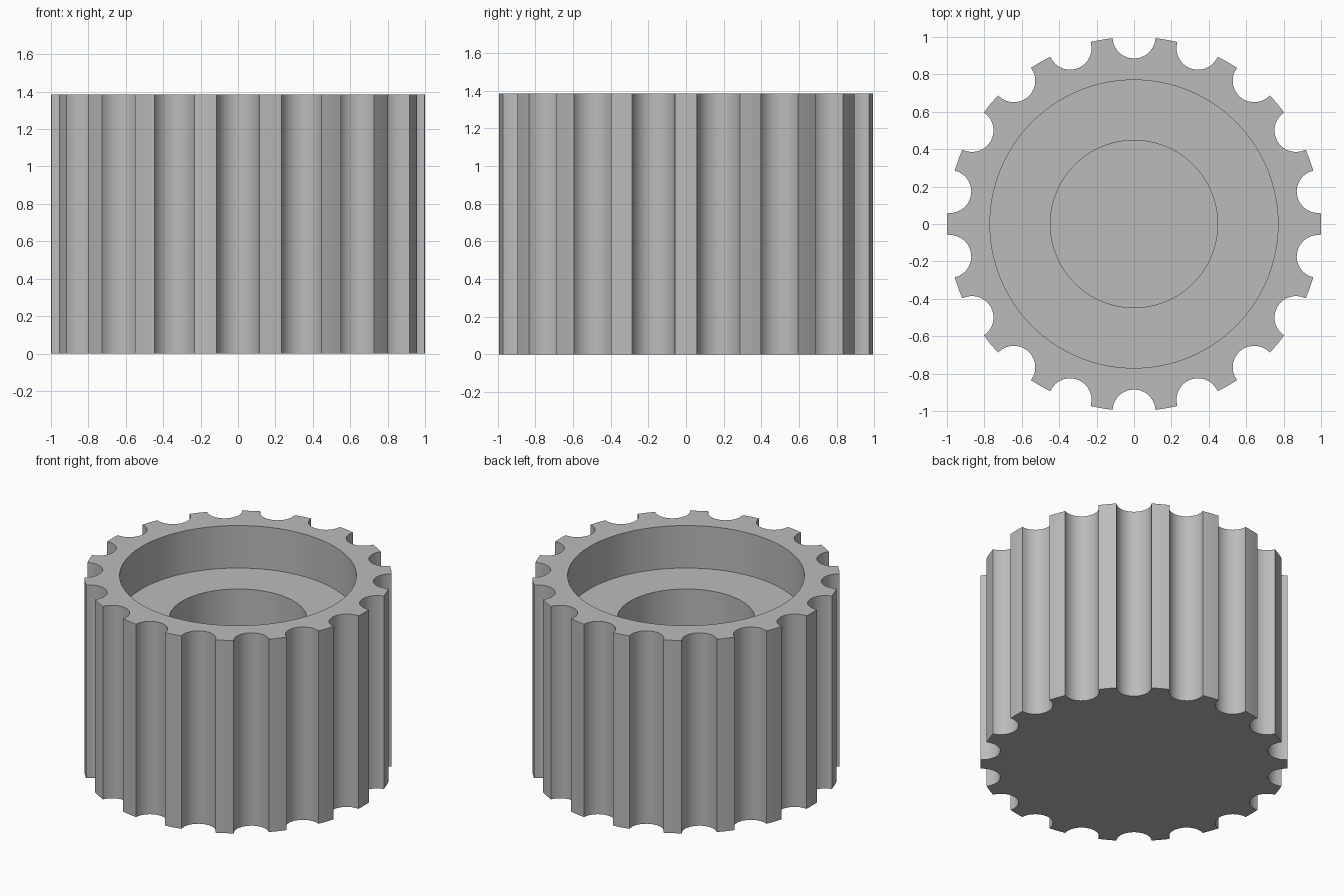
import bpy
import bmesh
import math

# Remove the default cube
cube = bpy.data.objects.get("Cube")
if cube:
    bpy.data.objects.remove(cube, do_unlink=True)

GROOVES = 18
GROOVE_R = 0.115
HEIGHT = 1.385
RECESS_R, RECESS_Z = 0.77, 1.08
BORE_R, BORE_Z = 0.447, 0.23
ARC_STEPS, TOOTH_STEPS = 14, 4


def fluted_outline():
    """Polar (angle, radius) points of a unit circle with round grooves."""
    pitch = math.tau / GROOVES
    sweep = math.acos(GROOVE_R / 2)
    points = []
    for i in range(GROOVES):
        middle = math.pi / 2 + i * pitch
        # Concave groove
        for k in range(ARC_STEPS + 1):
            t = sweep * (2 * k / ARC_STEPS - 1)
            x, y = 1 - GROOVE_R * math.cos(t), GROOVE_R * math.sin(t)
            points.append((middle + math.atan2(y, x), math.hypot(x, y)))
        # Tooth crest up to the next groove
        edge = math.atan2(GROOVE_R * math.sin(sweep), 1 - GROOVE_R * math.cos(sweep))
        for k in range(1, TOOTH_STEPS):
            points.append((middle + edge + (pitch - 2 * edge) * k / TOOTH_STEPS, 1))
    return points


outline = fluted_outline()
bm = bmesh.new()


def ring(z, radius=None):
    """Ring of vertices: a circle, or the fluted outline when no radius is given."""
    return [bm.verts.new(((radius or r) * math.cos(a), (radius or r) * math.sin(a), z))
            for a, r in outline]


# Outer wall, rim, recess wall, ledge and bore, from the base inwards
rings = [ring(0), ring(HEIGHT), ring(HEIGHT, RECESS_R), ring(RECESS_Z, RECESS_R),
         ring(RECESS_Z, BORE_R), ring(BORE_Z, BORE_R)]
for low, high in zip(rings, rings[1:]):
    for i in range(len(low)):
        j = (i + 1) % len(low)
        bm.faces.new((low[i], low[j], high[j], high[i]))

# Closed underside and bore floor
bm.faces.new(rings[0][::-1])
bm.faces.new(rings[-1])
bmesh.ops.recalc_face_normals(bm, faces=bm.faces)

mesh = bpy.data.meshes.new("fluted_knob")
bm.to_mesh(mesh)
bm.free()
knob = bpy.data.objects.new("fluted_knob", mesh)
bpy.context.collection.objects.link(knob)

# Plain grey plastic
grey = bpy.data.materials.new("plain_grey")
grey.use_nodes = True
color = (0.5, 0.5, 0.5, 1)
grey.diffuse_color = color
grey.node_tree.nodes["Principled BSDF"].inputs["Base Color"].default_value = color
mesh.materials.append(grey)

# Smooth grooves and walls with crisp edges
bpy.ops.object.select_all(action="DESELECT")
knob.select_set(True)
bpy.context.view_layer.objects.active = knob
bpy.ops.object.shade_smooth_by_angle(angle=math.radians(30))
